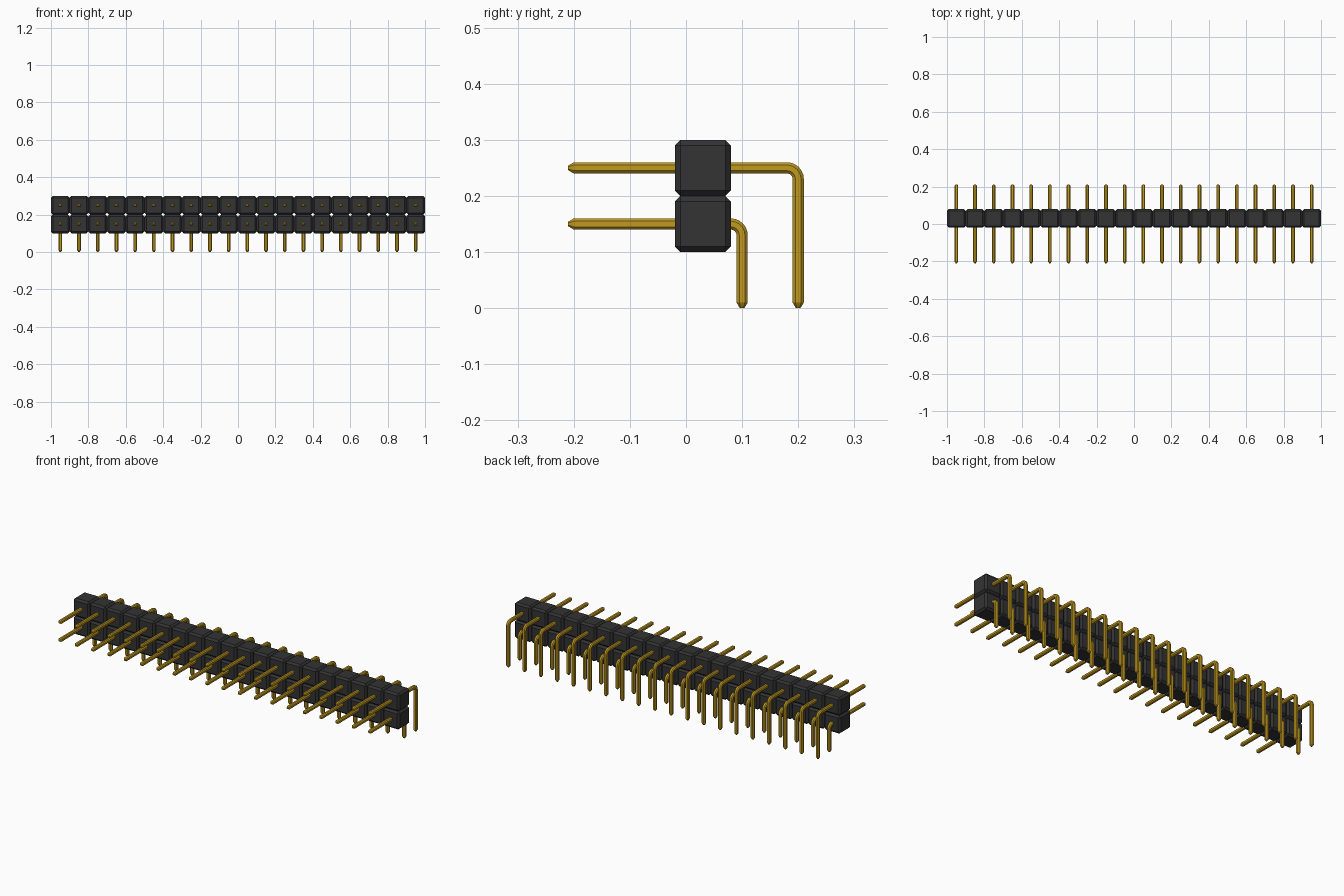
import bpy, bmesh
from math import sin, cos, pi
from mathutils import Vector

if "Cube" in bpy.data.objects:
    bpy.data.objects.remove(bpy.data.objects["Cube"])

COLUMNS = 20
PITCH = 0.1
BODY_Y = 0.03
HALF = 0.01      # half thickness of a pin
CUT = 0.005      # chamfer along the pin edges
BEND = 0.02      # centreline bend radius


def material(name, color):
    m = bpy.data.materials.new(name)
    m.use_nodes = True
    m.diffuse_color = color
    m.node_tree.nodes["Principled BSDF"].inputs["Base Color"].default_value = color
    return m


black = material("black plastic", (0.033, 0.033, 0.033, 1))
gold = material("gold metal", (0.53, 0.32, 0.014, 1))


def finish(bm, name, mat):
    bmesh.ops.recalc_face_normals(bm, faces=bm.faces)
    mesh = bpy.data.meshes.new(name)
    bm.to_mesh(mesh)
    bm.free()
    mesh.materials.append(mat)
    return mesh


def housing_mesh():
    """Chamfered cube that holds one pin."""
    bm = bmesh.new()
    bmesh.ops.create_cube(bm, size=PITCH)
    bmesh.ops.bevel(bm, geom=bm.edges[:], offset=0.01, segments=1,
                    profile=0.5, affect='EDGES')
    return finish(bm, "housing", black)


def pin_mesh(name, z, y_end):
    """Chamfered square wire swept along a right-angle path with tapered tips."""
    stations = [(-0.21, z, 0, 0.4), (-0.20, z, 0, 1)]
    steps = 6
    for i in range(steps + 1):
        a = i / steps * pi / 2
        stations.append((y_end - BEND + BEND * sin(a),
                         z - BEND + BEND * cos(a), a, 1))
    stations += [(y_end, 0.01, pi / 2, 1), (y_end, 0, pi / 2, 0.4)]

    inner = HALF - CUT
    section = [(HALF, inner), (inner, HALF), (-inner, HALF), (-HALF, inner),
               (-HALF, -inner), (-inner, -HALF), (inner, -HALF), (HALF, -inner)]
    bm = bmesh.new()
    rings = []
    for y, h, a, s in stations:
        side = Vector((0, sin(a), cos(a)))
        rings.append([bm.verts.new(Vector((u * s, y, h)) + side * v * s)
                      for u, v in section])
    for r, q in zip(rings, rings[1:]):
        for i in range(len(section)):
            j = (i + 1) % len(section)
            bm.faces.new((r[i], r[j], q[j], q[i]))
    bm.faces.new(rings[0])
    bm.faces.new(rings[-1])
    return finish(bm, name, gold)


def place(name, mesh, location):
    ob = bpy.data.objects.new(name, mesh)
    ob.location = location
    bpy.context.collection.objects.link(ob)


housing = housing_mesh()
rows = [("lower", 0.15, 0.1), ("upper", 0.25, 0.2)]

# Two rows of housings and bent pins
for row, z, y_end in rows:
    pin = pin_mesh(row + "_pin", z, y_end)
    for i in range(COLUMNS):
        x = (i - (COLUMNS - 1) / 2) * PITCH
        place(f"{row}_housing_{i + 1}", housing, (x, BODY_Y, z))
        place(f"{row}_pin_{i + 1}", pin, (x, 0, 0))
